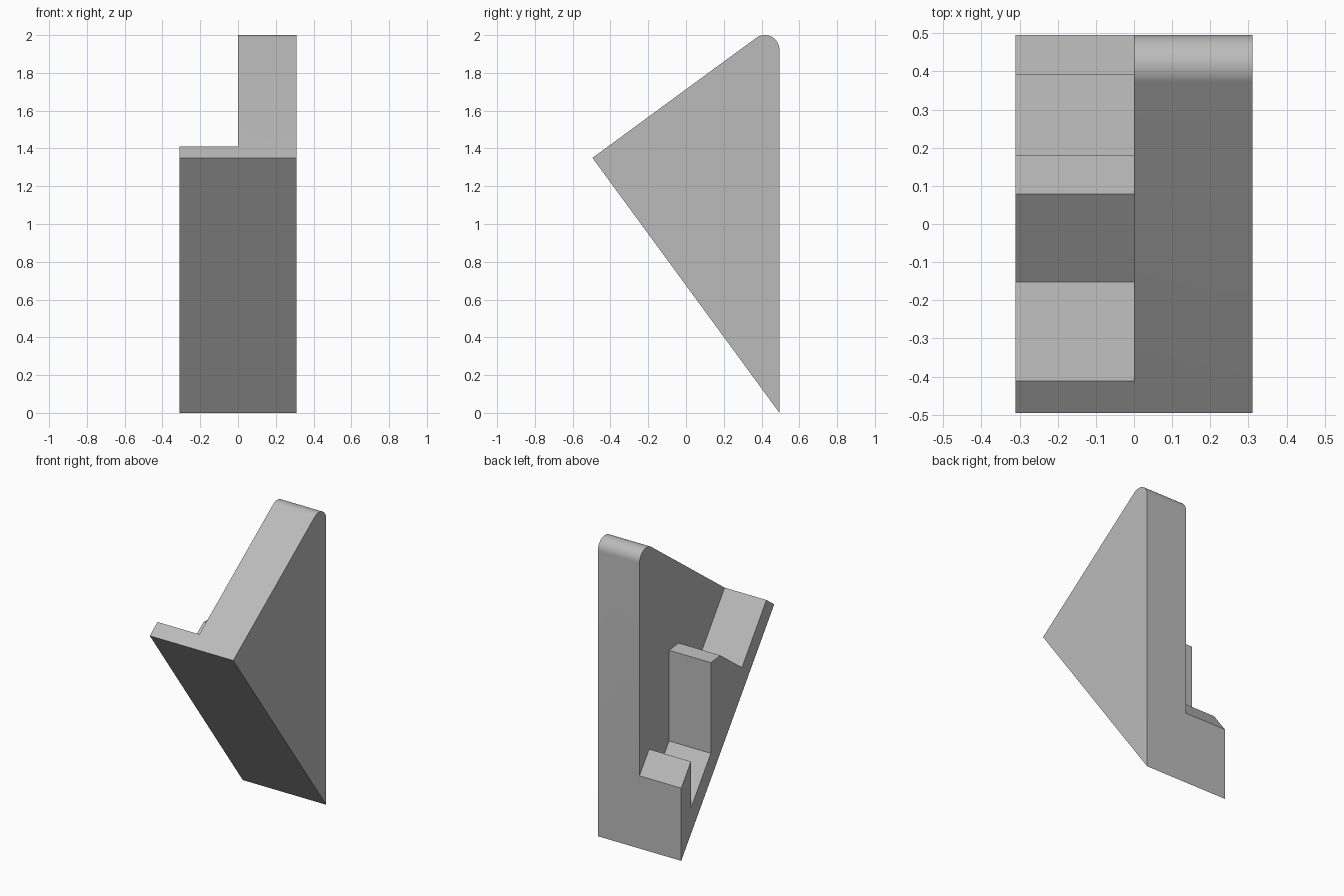
import bpy
import bmesh
from math import cos, sin, radians

default = bpy.data.objects.get("Cube")
if default:
    bpy.data.objects.remove(default, do_unlink=True)

grey = bpy.data.materials.new("mid grey")
grey.use_nodes = True
colour = (0.5, 0.5, 0.5, 1)
grey.diffuse_color = colour
grey.node_tree.nodes["Principled BSDF"].inputs["Base Color"].default_value = colour


def prism(name, profile, x0, x1):
    """Extrude a (y, z) profile along x."""
    bm = bmesh.new()
    face = bm.faces.new([bm.verts.new((x0, y, z)) for y, z in profile])
    out = bmesh.ops.extrude_face_region(bm, geom=[face])
    moved = [v for v in out["geom"] if isinstance(v, bmesh.types.BMVert)]
    bmesh.ops.translate(bm, verts=moved, vec=(x1 - x0, 0, 0))
    bmesh.ops.recalc_face_normals(bm, faces=bm.faces)
    mesh = bpy.data.meshes.new(name)
    bm.to_mesh(mesh)
    bm.free()
    mesh.materials.append(grey)
    obj = bpy.data.objects.new(name, mesh)
    bpy.context.collection.objects.link(obj)
    return obj


# Wedge body: triangular side with a rounded top corner
radius, steps = 0.078, 16
start, end = radians(0), radians(126.2)
arc = [start + (end - start) * i / steps for i in range(steps + 1)]
wedge = [(-0.495, 1.35), (0.495, 0)]
wedge += [(0.417 + radius * cos(a), 1.922 + radius * sin(a)) for a in arc]
body = prism("wedge_bracket", wedge, -0.311, 0.311)

# Stepped cut through one half: front ledge, post, slot and rear hook
cut_profile = [
    (-0.485, 1.511), (-0.152, 1.056),   # ledge
    (0.078, 1.225), (0.18, 1.215),      # post top
    (0.18, 0.604), (0.392, 0.315),      # slot
    (0.392, 0.63), (0.6, 0.347),        # hook
    (0.6, 2.2), (-0.485, 2.2),
]
cutter = prism("step_cutter", cut_profile, -0.5, 0)
cutter.hide_render = True

cut = body.modifiers.new("step_cut", "BOOLEAN")
cut.operation = "DIFFERENCE"
cut.solver = "EXACT"
cut.object = cutter

bpy.ops.object.select_all(action="DESELECT")
body.select_set(True)
bpy.context.view_layer.objects.active = body
bpy.ops.object.modifier_apply(modifier=cut.name)
bpy.data.objects.remove(cutter, do_unlink=True)
bpy.ops.object.shade_smooth_by_angle(angle=radians(25))
